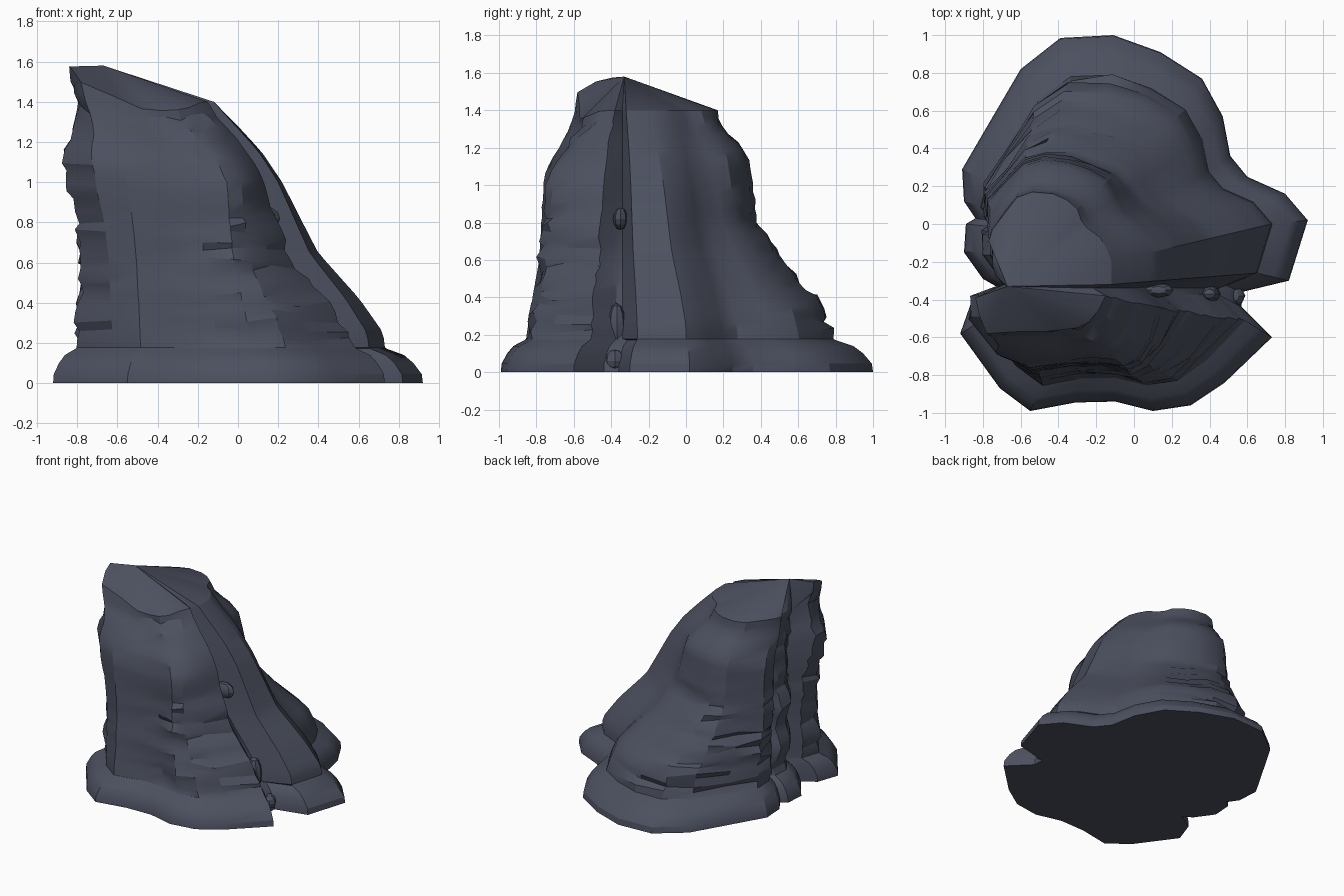
import bpy, bmesh, math, random
from mathutils import Vector, noise

if "Cube" in bpy.data.objects:
    bpy.data.objects.remove(bpy.data.objects["Cube"])

random.seed(4)
CX, CY = -0.1, -0.08          # scaling centre of the footprint
APEX = (-0.67, -0.33, 1.58)

slate = bpy.data.materials.new("dark slate")
slate.diffuse_color = (0.072, 0.081, 0.115, 1)
slate.use_nodes = True
slate.node_tree.nodes["Principled BSDF"].inputs["Base Color"].default_value = slate.diffuse_color

# Footprint outline, counter-clockwise from the right-hand spur
foot = [(.92, .02), (.80, .16), (.60, .25), (.51, .36), (.47, .57), (.36, .77),
        (.14, .91), (-.11, 1.0), (-.39, .985), (-.60, .82), (-.77, .53), (-.91, .29),
        (-.90, .12), (-.84, .03), (-.89, 0), (-.90, -.15), (-.80, -.29), (-.73, -.33),
        (-.86, -.41), (-.92, -.58), (-.71, -.87), (-.55, -.99), (-.31, -.945),
        (-.10, -.94), (.10, -.99), (.30, -.96), (.48, -.84), (.73, -.60),
        (.57, -.44), (.57, -.36), (.82, -.30)]
# Rim of the summit, one point for each footprint point
rim = [(-.12, -.20), (-.14, -.14), (-.18, -.07), (-.25, -.02), (-.28, .02), (-.30, .08),
       (-.36, .13), (-.43, .16), (-.54, .17), (-.62, .14), (-.69, .05), (-.75, -.03),
       (-.77, -.09), (-.74, -.13), (-.75, -.17), (-.75, -.22), (-.73, -.28), (-.69, -.32),
       (-.84, -.39), (-.82, -.48), (-.78, -.58), (-.62, -.57), (-.48, -.57),
       (-.38, -.56), (-.30, -.55), (-.24, -.52), (-.19, -.46), (-.15, -.38),
       (-.20, -.35), (-.22, -.34), (-.12, -.32)]
CRACK = (17, 28, 29)          # points that sit inside the clefts

# Slope profiles: (height, share of the way from the wall foot to the rim)
front_slope = [(.175, 0), (.6, .25), (.8, .29), (1.0, .32), (1.1, .43), (1.2, .64), (1.3, .9), (1.4, 1)]
back_slope = [(.175, 0), (.35, .08), (.5, .31), (.6, .45), (.8, .69), (1.0, .72), (1.15, .74), (1.22, .83), (1.3, .96), (1.4, 1)]
right_slope = [(.175, 0), (.25, .01), (.42, .15), (.65, .39), (.8, .48), (1.0, .6), (1.15, .72), (1.28, .86), (1.4, 1)]
slab_bulge = [(.175, 0), (.6, .03), (.8, 0), (.95, -.06), (1.1, -.07), (1.18, 0), (1.25, .03), (1.4, 0)]


def sample(profile, z):
    for (z0, v0), (z1, v1) in zip(profile, profile[1:]):
        if z <= z1:
            return v0 + (v1 - v0) * (z - z0) / (z1 - z0)
    return profile[-1][1]


def rim_height(x, y):
    if y > -.33:
        return 1.40
    return 1.40 + .45 * max(0, -.45 - x) - .4 * max(0, -.45 - y)


def direction(i):
    return Vector((foot[i][0] - CX, foot[i][1] - CY)).normalized()


def wall_scale(n):
    """How far the cliff foot sits inside the footprint, by direction."""
    return n.x ** 2 * (.815 if n.x > 0 else .86) + n.y ** 2 * (.805 if n.y > 0 else .85)


def roughness(i, z):
    """Weathered ledges on the back, left and lower right of the front slab."""
    if not .2 < z < 1.38:
        return 0
    fade = min(1, max(.25, (1.0 - z) * 4))
    if 6 <= i <= 12:
        return fade
    if 13 <= i <= 16:
        return .4
    if 17 <= i <= 19:
        return .8
    if 20 <= i <= 22:
        return .15
    if 23 <= i <= 27:
        return max(fade, .8 if z > 1.2 else 0)
    return 0


def wall_point(i, z):
    """Point on the cliff for outline index i at height z."""
    (fx, fy), (tx, ty) = foot[i], rim[i]
    n = direction(i)
    s = wall_scale(n)
    wx, wy = CX + (fx - CX) * s, CY + (fy - CY) * s
    if i == 29:
        wy = -.34
    t = (z - .175) / 1.225
    side = right_slope if n.x > 0 else front_slope
    f = n.x ** 2 * sample(side, z) + n.y ** 2 * sample(back_slope if n.y > 0 else front_slope, z)
    lean = f
    if i in CRACK or 25 <= i <= 27:       # slab end leans back from the cleft
        lean += .11 * math.sin(math.pi * t)
    x, y = wx + (tx - wx) * lean, wy + (ty - wy) * f
    if n.x < 0 and fy < -.35:
        x += sample(slab_bulge, z) * -n.x
    if 14 <= i <= 16:                     # knobbly pillar in the left cleft
        x += .03 * math.sin(math.pi * (z - .9) / .5) if z > .9 else -.025 * math.sin(z * 20)
    zz = z + (rim_height(tx, ty) - 1.40) * t ** 3
    r = roughness(i, z)
    j = noise.noise(Vector((i * .7, z * 25, 2.7)))
    x += n.x * .05 * j * r
    y += n.y * .05 * j * r
    zz += random.uniform(-.019, .019) * r
    return (x, y, zz)


# Rock: skirt rings, cliff rings and a faceted summit
bm = bmesh.new()
rings = []
count = len(foot)
for z, share in ((0, 0), (.045, .03), (.10, .25), (.14, .5), (.172, .96)):
    ring = []
    for i, (x, y) in enumerate(foot):
        s = 1 - (1 - wall_scale(direction(i))) * share
        ring.append(bm.verts.new((CX + (x - CX) * s, CY + (y - CY) * s, z)))
    rings.append(ring)
LEVELS = 28
for k in range(LEVELS + 1):
    z = .178 + (1.40 - .178) * k / LEVELS
    rings.append([bm.verts.new(wall_point(i, z)) for i in range(count)])
for low, high in zip(rings, rings[1:]):
    for i in range(count):
        j = (i + 1) % count
        bm.faces.new((low[i], low[j], high[j], high[i]))
apex = bm.verts.new(APEX)
for i in range(count):
    bm.faces.new((rings[-1][i], rings[-1][(i + 1) % count], apex))
bm.faces.new(list(reversed(rings[0])))
bmesh.ops.recalc_face_normals(bm, faces=bm.faces)


def finish(bm, name):
    mesh = bpy.data.meshes.new(name)
    bm.to_mesh(mesh)
    bm.free()
    mesh.materials.append(slate)
    ob = bpy.data.objects.new(name, mesh)
    bpy.context.collection.objects.link(ob)
    bpy.ops.object.select_all(action='DESELECT')
    ob.select_set(True)
    bpy.context.view_layer.objects.active = ob
    bpy.ops.object.shade_smooth_by_angle(angle=math.radians(26))
    return ob


finish(bm, "rock")

# Small boulders wedged in the right-hand cleft
for name, loc, size in (("cleft_boulder_upper", (.13, -.35, .82), (.08, .04, .06)),
                        ("cleft_boulder_lower", (.40, -.37, .24), (.06, .05, .13)),
                        ("cleft_boulder_foot", (.52, -.38, .06), (.07, .06, .06))):
    bm = bmesh.new()
    bmesh.ops.create_uvsphere(bm, u_segments=8, v_segments=6, radius=1)
    for v in bm.verts:
        v.co = Vector(loc) + Vector(a * b for a, b in zip(v.co, size))
    finish(bm, name)
